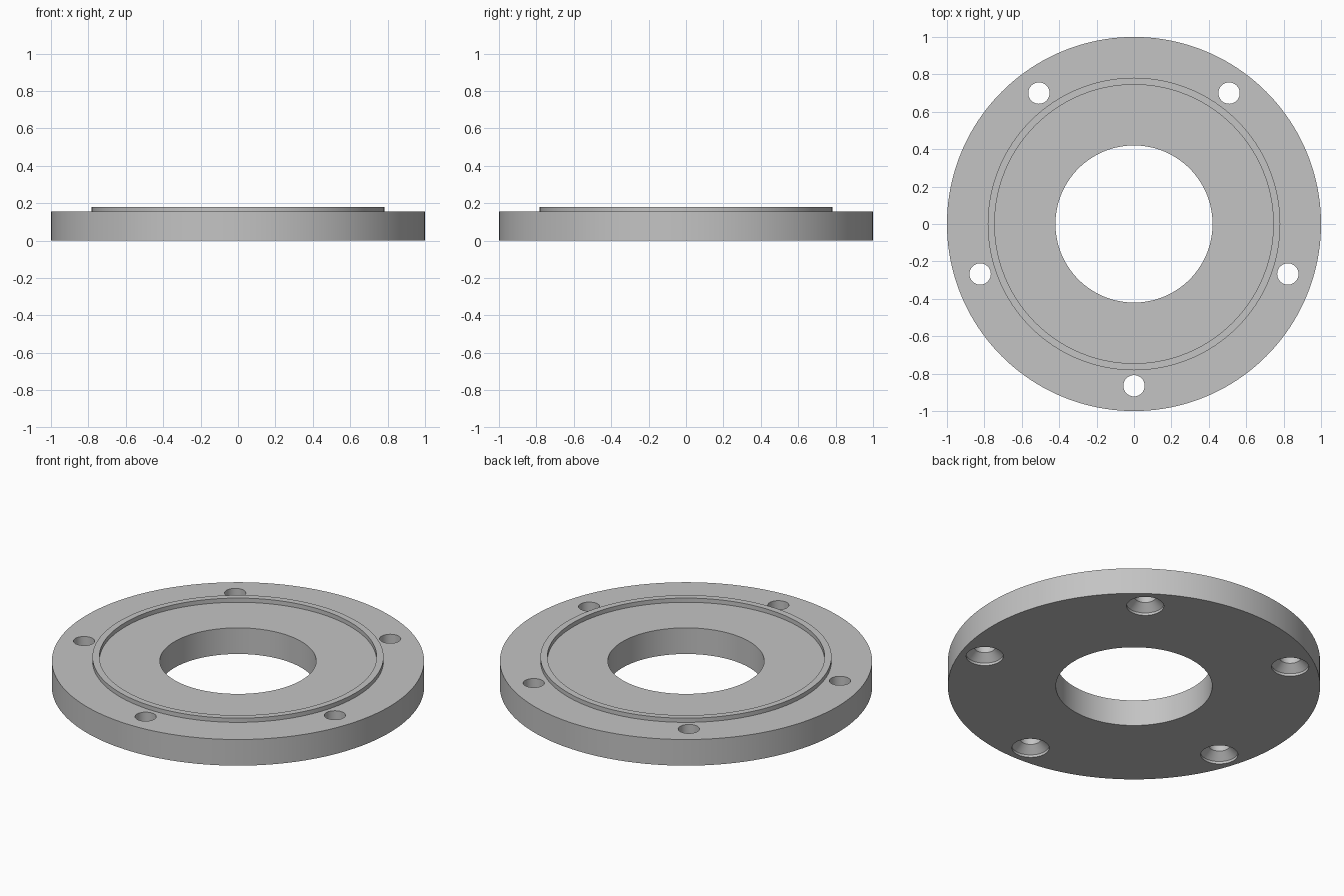
import bpy, bmesh, math

if "Cube" in bpy.data.objects:
    bpy.data.objects.remove(bpy.data.objects["Cube"])

steel = bpy.data.materials.new("light_grey_steel")
steel.diffuse_color = (0.55, 0.55, 0.55, 1)
steel.use_nodes = True
steel.node_tree.nodes["Principled BSDF"].inputs["Base Color"].default_value = steel.diffuse_color


def revolve(bm, profile, segs, centre=(0, 0), ring=False):
    """Turn an (r, z) profile round a vertical axis; ring=True closes the section, else caps the ends."""
    rows = [[bm.verts.new((centre[0] + r * math.cos(2 * math.pi * i / segs),
                           centre[1] + r * math.sin(2 * math.pi * i / segs), z))
             for i in range(segs)] for r, z in profile]
    n = len(rows)
    for k in range(n if ring else n - 1):
        a, b = rows[k], rows[(k + 1) % n]
        for i in range(segs):
            j = (i + 1) % segs
            bm.faces.new((a[i], a[j], b[j], b[i]))
    if not ring:
        bm.faces.new(rows[0][::-1])
        bm.faces.new(rows[-1])


def finish(bm, name):
    bmesh.ops.recalc_face_normals(bm, faces=bm.faces[:])
    me = bpy.data.meshes.new(name)
    bm.to_mesh(me)
    bm.free()
    ob = bpy.data.objects.new(name, me)
    bpy.context.collection.objects.link(ob)
    me.materials.append(steel)
    return ob


# Flange disc with centre bore and thin raised locating ring
H, TOP = 0.155, 0.18
bm = bmesh.new()
revolve(bm, [(0.42, 0), (1.0, 0), (1.0, H), (0.782, H), (0.782, TOP),
             (0.745, TOP), (0.745, H), (0.42, H)], 160, ring=True)
flange = finish(bm, "flange")

# Five bolt holes, countersunk from below
bm = bmesh.new()
for k in range(5):
    a = math.radians(-90 + 72 * k)
    revolve(bm, [(0.10, -0.05), (0.10, 0.015), (0.057, 0.055), (0.057, 0.3)],
            48, (0.865 * math.cos(a), 0.865 * math.sin(a)))
cutter = finish(bm, "bolt_hole_cutter")
cutter.hide_render = True

mod = flange.modifiers.new("bolt_holes", 'BOOLEAN')
mod.operation = 'DIFFERENCE'
mod.solver = 'EXACT'
mod.object = cutter

# Bake the holes, drop the cutter, smooth the round walls
bpy.context.view_layer.objects.active = flange
flange.select_set(True)
cutter.select_set(False)
bpy.ops.object.modifier_apply(modifier=mod.name)
bpy.data.objects.remove(cutter)
bpy.ops.object.shade_smooth_by_angle(angle=math.radians(25))
